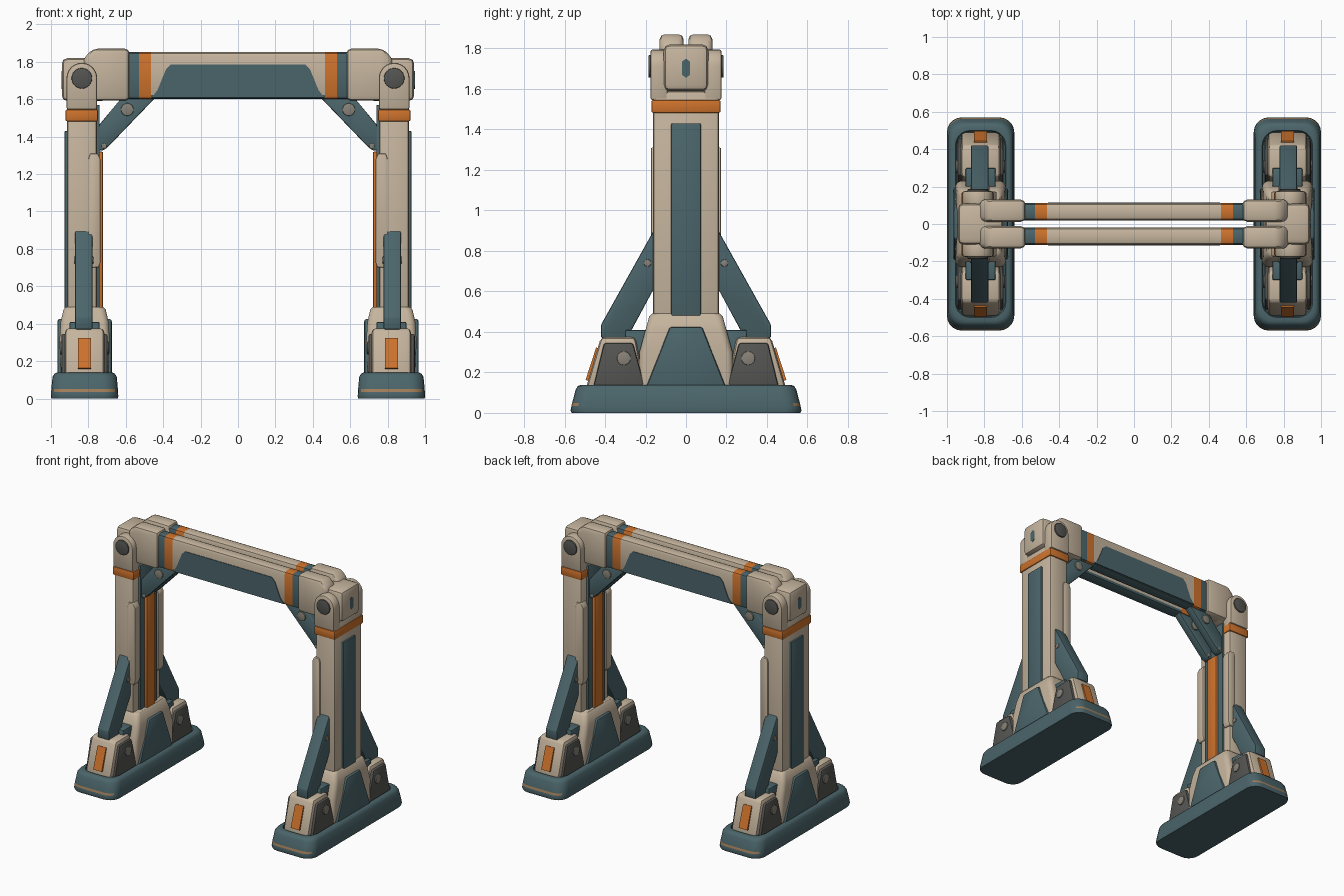
import bpy, bmesh, math
from mathutils import Vector

cube = bpy.data.objects.get("Cube")
if cube:
    bpy.data.objects.remove(cube, do_unlink=True)


def material(name, rgb):
    m = bpy.data.materials.new(name)
    m.use_nodes = True
    m.diffuse_color = (*rgb, 1)
    m.node_tree.nodes["Principled BSDF"].inputs["Base Color"].default_value = (*rgb, 1)
    return m


TAN = material("warm_tan", (0.56, 0.46, 0.34))
TEAL = material("slate_teal", (0.07, 0.13, 0.145))
ORANGE = material("safety_orange", (0.62, 0.17, 0.025))
GREY = material("dark_grey", (0.09, 0.09, 0.085))
BOLT = material("bolt_grey", (0.25, 0.23, 0.19))
WORN = material("worn_edge", (0.36, 0.21, 0.1))


def finish(name, bm, mats, mirror):
    """Turn a bmesh into a smooth-by-angle object mirrored about the origin."""
    bmesh.ops.recalc_face_normals(bm, faces=bm.faces)
    mesh = bpy.data.meshes.new(name)
    bm.to_mesh(mesh)
    bm.free()
    ob = bpy.data.objects.new(name, mesh)
    bpy.context.scene.collection.objects.link(ob)
    for m in mats:
        mesh.materials.append(m)
    bpy.ops.object.select_all(action='DESELECT')
    ob.select_set(True)
    bpy.context.view_layer.objects.active = ob
    bpy.ops.object.shade_smooth_by_angle(angle=math.radians(40))
    if mirror:
        mod = ob.modifiers.new("Mirror", 'MIRROR')
        mod.use_axis = ('X' in mirror, 'Y' in mirror, False)
        mod.use_mirror_merge = False
    return ob


def prism_mesh(pts, axis, a, b, bevel):
    """Extrude an outline along an axis from a to b and bevel its sharp edges."""
    place = {'X': lambda p: (a, p[0], p[1]),
             'Y': lambda p: (p[0], a, p[1]),
             'Z': lambda p: (p[0], p[1], a)}[axis]
    step = Vector([(b - a) if axis == k else 0 for k in 'XYZ'])
    bm = bmesh.new()
    face = bm.faces.new([bm.verts.new(place(p)) for p in pts])
    ext = bmesh.ops.extrude_face_region(bm, geom=[face])["geom"]
    bmesh.ops.translate(bm, vec=step, verts=[g for g in ext if isinstance(g, bmesh.types.BMVert)])
    bmesh.ops.recalc_face_normals(bm, faces=bm.faces)
    if bevel:
        sharp = [e for e in bm.edges if e.calc_face_angle(0) > math.radians(25)]
        bmesh.ops.bevel(bm, geom=sharp, offset=bevel, segments=2, profile=0.5,
                        affect='EDGES', clamp_overlap=True)
    return bm


def prism(name, pts, axis, a, b, mat, bevel=0.008, mirror='XY'):
    return finish(name, prism_mesh(pts, axis, a, b, bevel), [mat], mirror)


def rect(u0, u1, v0, v1):
    return [(u0, v0), (u1, v0), (u1, v1), (u0, v1)]


def box(name, x, y, z, mat, bevel=0.008, mirror='XY'):
    return prism(name, rect(*x, *y), 'Z', *z, mat, bevel, mirror)


def disc(name, centre, r, axis, a, b, mat, mirror='XY'):
    ring = [(centre[0] + r * math.cos(i * math.tau / 24),
             centre[1] + r * math.sin(i * math.tau / 24)) for i in range(24)]
    return prism(name, ring, axis, a, b, mat, 0.004, mirror)


def loft_mesh(cx, levels, radius):
    """Stack rounded rectangles given as (z, half x, half y)."""
    bm = bmesh.new()
    rings = []
    for z, hx, hy in levels:
        ring = []
        for q, (sx, sy) in enumerate([(1, 1), (-1, 1), (-1, -1), (1, -1)]):
            for i in range(6):
                t = (q + i / 5) * math.pi / 2
                ring.append(bm.verts.new((cx + sx * (hx - radius) + radius * math.cos(t),
                                          sy * (hy - radius) + radius * math.sin(t), z)))
        rings.append(ring)
    for lo, hi in zip(rings, rings[1:]):
        for i in range(len(lo)):
            j = (i + 1) % len(lo)
            bm.faces.new((lo[i], lo[j], hi[j], hi[i]))
    bm.faces.new(rings[0])
    bm.faces.new(rings[-1])
    return bm


# Foot: rounded tapering slab with a raised rim and worn ends
bm = loft_mesh(0.82, [(0, 0.178, 0.565), (0.012, 0.18, 0.57), (0.034, 0.179, 0.566),
                      (0.05, 0.178, 0.562), (0.115, 0.172, 0.545), (0.132, 0.162, 0.535),
                      (0.138, 0.15, 0.52), (0.138, 0.135, 0.5), (0.12, 0.13, 0.495)], 0.08)
for f in bm.faces:
    c = f.calc_center_median()
    if 0.035 < c.z < 0.05 and abs(c.y) > 0.53:
        f.material_index = 1
finish("foot_slab", bm, [TEAL, WORN], 'X')

# End pods on the foot, with side plates and bolts
prism("foot_pod", [(-0.495, 0.12), (-0.42, 0.375), (-0.25, 0.375), (-0.2, 0.12)],
      'X', 0.715, 0.925, TAN, 0.022)
prism("pod_side_plate", [(-0.46, 0.12), (-0.405, 0.345), (-0.262, 0.345), (-0.2, 0.12)],
      'X', 0.698, 0.945, GREY, 0.01)
prism("pod_marker", [(-0.496, 0.163), (-0.444, 0.323), (-0.425, 0.317), (-0.477, 0.157)],
      'X', 0.785, 0.855, ORANGE, 0)
disc("pod_bolt", (-0.307, 0.27), 0.034, 'X', 0.69, 0.953, BOLT)
box("pod_link", (0.74, 0.9), (-0.3, -0.18), (0.12, 0.41), TEAL)

# Collar around the column, with a wedge on each side
finish("column_collar", loft_mesh(0.82, [(0.12, 0.125, 0.235), (0.3, 0.135, 0.23),
       (0.41, 0.128, 0.2), (0.475, 0.113, 0.182), (0.49, 0.1, 0.168)], 0.035), [TAN], 'X')
prism("collar_wedge", [(-0.2, 0.12), (-0.08, 0.425), (0.08, 0.425), (0.2, 0.12)],
      'X', 0.675, 0.965, TEAL, 0.012, 'X')

# Column with outer and inner panels
box("column", (0.755, 0.915), (-0.163, 0.163), (0.3, 1.59), TAN, 0.018, 'X')
box("column_outer_panel", (0.9, 0.928), (-0.073, 0.073), (0.45, 1.43), TEAL, 0.006, 'X')
box("column_inner_panel", (0.74, 0.77), (-0.1, 0.1), (0.45, 1.57), TEAL, 0.006, 'X')
box("column_inner_strip", (0.722, 0.75), (-0.05, 0.05), (0.47, 1.32), ORANGE, 0.006, 'X')
prism("column_corner_plate", [(0.735, 0.73), (0.735, 1.28), (0.75, 1.31), (0.79, 1.31),
                              (0.8, 1.28), (0.8, 0.73), (0.78, 0.7), (0.745, 0.7)],
      'Y', -0.173, -0.11, TAN, 0.006)
box("column_band", (0.749, 0.922), (-0.171, 0.171), (1.482, 1.545), ORANGE, 0.008, 'X')

# Slanted struts from the column to the pods
prism("foot_strut", [(-0.13, 0.91), (-0.16, 0.9), (-0.42, 0.435), (-0.42, 0.37),
                     (-0.29, 0.37), (-0.155, 0.62), (-0.13, 0.62)], 'X', 0.778, 0.872, TEAL)
disc("strut_bolt", (-0.19, 0.74), 0.018, 'X', 0.772, 0.878, BOLT)

# Rounded cheeks and hub caps at the top of the column
arc = [(0.835 + 0.082 * math.cos(i * math.pi / 12), 1.713 + 0.082 * math.sin(i * math.pi / 12))
       for i in range(13)]
prism("hinge_cheek", [(0.917, 1.545)] + arc + [(0.753, 1.545)], 'Y', -0.176, -0.09, TAN, 0.012)
disc("hub_cap", (0.835, 1.712), 0.055, 'Y', -0.186, -0.16, GREY)

# Corner housing and the paired sleeves that hold the beams
box("corner_housing", (0.7, 0.942), (-0.11, 0.11), (1.59, 1.82), TAN, 0.03, 'X')
prism("housing_slot", [(-0.02, 1.67), (0, 1.655), (0.02, 1.67), (0.02, 1.735),
                       (0, 1.75), (-0.02, 1.735)], 'X', 0.93, 0.945, TEAL, 0, 'X')
prism("beam_sleeve", [(0.58, 1.592), (0.58, 1.87), (0.775, 1.87), (0.825, 1.82), (0.825, 1.592)],
      'Y', -0.13, -0.012, TAN, 0.025)

# Twin cross beams, banded by distance from the middle, dark underneath
bm = prism_mesh(rect(-0.112, -0.02, 1.6, 1.852), 'X', -0.65, 0.65, 0.022)
for cut in (-0.53, -0.465, 0.465, 0.53):
    bmesh.ops.bisect_plane(bm, geom=bm.verts[:] + bm.edges[:] + bm.faces[:],
                           plane_co=(cut, 0, 0), plane_no=(1, 0, 0))
bm.normal_update()
for f in bm.faces:
    d = abs(f.calc_center_median().x)
    if d > 0.53:
        f.material_index = 1
    elif d > 0.465:
        f.material_index = 2
    elif f.normal.z < -0.3:
        f.material_index = 1
finish("cross_beam", bm, [TAN, TEAL, ORANGE], 'Y')
prism("beam_panel", [(-0.46, 1.61), (-0.43, 1.65), (-0.385, 1.76), (-0.36, 1.785),
                     (0.36, 1.785), (0.385, 1.76), (0.43, 1.65), (0.46, 1.61)],
      'Y', -0.116, -0.108, TEAL, 0, 'Y')

# Corner braces under the beams
prism("corner_brace", [(0.77, 1.325), (0.725, 1.325), (0.7, 1.34), (0.44, 1.61),
                       (0.62, 1.61), (0.77, 1.43)], 'Y', -0.09, -0.03, TEAL)
disc("brace_bolt", (0.592, 1.545), 0.034, 'Y', -0.1, -0.02, BOLT)
disc("brace_pin", (0.715, 1.35), 0.014, 'Y', -0.096, -0.024, BOLT)
